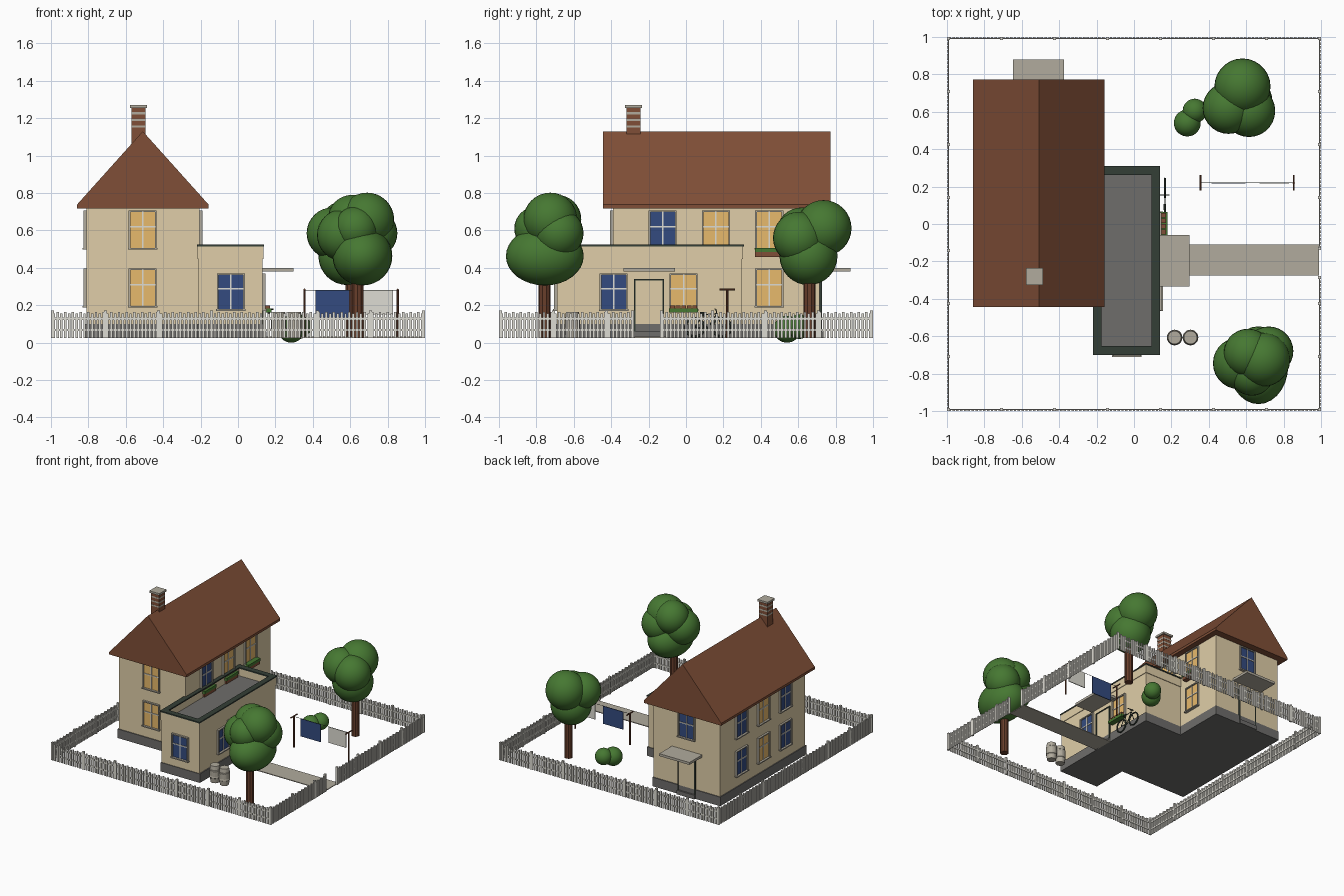
import bpy, bmesh, math
from mathutils import Matrix, Vector

if "Cube" in bpy.data.objects:
    bpy.data.objects.remove(bpy.data.objects["Cube"])

# ---------- materials ----------
def lin(c):
    c /= 255
    return c / 12.92 if c <= 0.04045 else ((c + 0.055) / 1.055) ** 2.4

def mat(name, *rgb):
    m = bpy.data.materials.new(name)
    m.diffuse_color = (*[lin(c) for c in rgb], 1)
    m.use_nodes = True
    m.node_tree.nodes["Principled BSDF"].inputs["Base Color"].default_value = m.diffuse_color
    return m

WALL = mat("cream_wall", 224, 206, 168)
ROOF = mat("red_brown_tile", 128, 79, 55)
GREY = mat("dark_grey", 110, 109, 107)
STONE = mat("stone_grey", 177, 171, 157)
DARK = mat("dark_green_trim", 52, 62, 54)
YELLOW = mat("lit_glass", 232, 186, 108)
BLUE = mat("blue_glass", 52, 75, 128)
LEAF = mat("leaf_green", 70, 120, 50)
WHITE = mat("off_white", 222, 220, 211)
WOOD = mat("dark_wood", 104, 62, 43)
G = 0.026  # ground level

# ---------- helpers ----------
def finish(name, bm, mats, smooth=False):
    me = bpy.data.meshes.new(name)
    bmesh.ops.recalc_face_normals(bm, faces=bm.faces)
    bm.to_mesh(me)
    bm.free()
    for m in mats:
        me.materials.append(m)
    if smooth:
        me.shade_smooth()
    ob = bpy.data.objects.new(name, me)
    bpy.context.collection.objects.link(ob)
    return ob

def boxes(name, parts, mtx=Matrix()):
    """parts: (x0, x1, y0, y1, z0, z1, material)"""
    bm, mats = bmesh.new(), []
    for x0, x1, y0, y1, z0, z1, m in parts:
        if m not in mats:
            mats.append(m)
        t = Matrix.Translation(((x0+x1)/2, (y0+y1)/2, (z0+z1)/2))
        s = Matrix.Diagonal((x1-x0, y1-y0, z1-z0, 1))
        vs = bmesh.ops.create_cube(bm, size=1, matrix=mtx @ t @ s)["verts"]
        for f in {f for v in vs for f in v.link_faces}:
            f.material_index = mats.index(m)
    return finish(name, bm, mats)

def ring(x0, x1, y0, y1, z0, z1, w, m):
    return [(x0, x1, y0, y0+w, z0, z1, m), (x0, x1, y1-w, y1, z0, z1, m),
            (x0, x0+w, y0+w, y1-w, z0, z1, m), (x1-w, x1, y0+w, y1-w, z0, z1, m)]

def rods(name, segs, m):
    """segs: (start, end, radius)"""
    bm = bmesh.new()
    for p, q, r in segs:
        p, q = Vector(p), Vector(q)
        d = q - p
        mtx = Matrix.Translation((p+q)/2) @ d.to_track_quat('Z', 'Y').to_matrix().to_4x4()
        bmesh.ops.create_cone(bm, cap_ends=True, segments=10, radius1=r, radius2=r,
                              depth=d.length, matrix=mtx)
    return finish(name, bm, [m])

def blobs(name, balls):
    """balls: (x, y, z, rx, ry, rz)"""
    bm = bmesh.new()
    for x, y, z, *r in balls:
        r = r * 3 if len(r) == 1 else r
        bmesh.ops.create_uvsphere(bm, u_segments=28, v_segments=16, radius=1,
            matrix=Matrix.Translation((x, y, z)) @ Matrix.Diagonal((*r, 1)))
    return finish(name, bm, [LEAF], True)

def facing(x, y, z, deg):
    """local -y points out of the wall"""
    return Matrix.Translation((x, y, z)) @ Matrix.Rotation(math.radians(deg), 4, 'Z')

def window(name, x, y, z, deg, glass, h=0.21):
    a, b, t = 0.075, h/2, 0.009
    boxes(name, [
        (-a, a, -0.016, 0.01, b-t, b, STONE), (-a-0.004, a+0.004, -0.022, 0.01, -b, -b+t, STONE),
        (-a, -a+t, -0.016, 0.01, -b+t, b-t, STONE), (a-t, a, -0.016, 0.01, -b+t, b-t, STONE),
        (-a+t, a-t, -0.005, 0.004, -b+t, b-t, glass),
        (-0.004, 0.004, -0.010, 0, -b+t, b-t, WHITE),
        (-a+t, a-t, -0.010, 0, 0.014, 0.022, WHITE)], facing(x, y, z, deg))

def door(name, x, y, deg):
    a, t = 0.08, 0.008
    boxes(name, [(-a, -a+t, -0.012, 0.01, 0.06, 0.34, DARK), (a-t, a, -0.012, 0.01, 0.06, 0.34, DARK),
                 (-a+t, a-t, -0.012, 0.01, 0.332, 0.34, DARK),
                 (-a+t, a-t, -0.007, 0.01, 0.10, 0.332, WALL),
                 (-a, a, -0.02, 0.01, G, 0.06, GREY)], facing(x, y, 0, deg))
    boxes(name + "_canopy", [(-0.137, 0.137, -0.165, 0.01, 0.38, 0.40, STONE)], facing(x, y, 0, deg))

# ---------- main house ----------
boxes("main_walls", [(-0.81, -0.205, -0.39, 0.715, 0.10, 0.725, WALL)])
boxes("plinth", [(-0.817, -0.2, -0.397, 0.722, G, 0.10, GREY),
                 (-0.2, 0.14, -0.695, 0.305, G, 0.0995, GREY),
                 (-0.217, -0.2, -0.695, -0.397, G, 0.0995, GREY)])
bm = bmesh.new()
prof = [(-0.861, 0.718), (-0.157, 0.718), (-0.157, 0.738), (-0.509, 1.13), (-0.861, 0.738)]
f = bm.faces.new([bm.verts.new((x, -0.443, z)) for x, z in prof])
ext = bmesh.ops.extrude_face_region(bm, geom=[f])["geom"]
bmesh.ops.translate(bm, vec=(0, 1.215, 0), verts=[v for v in ext if isinstance(v, bmesh.types.BMVert)])
finish("gable_roof", bm, [ROOF])

# chimney with mortar bands and a cap
cx, cy = -0.532, -0.28
boxes("chimney", [(cx-.037, cx+.037, cy-.037, cy+.037, 0.95, 1.256, ROOF),
                  (cx-.046, cx+.046, cy-.046, cy+.046, 1.256, 1.272, STONE)] +
      [(cx-.038, cx+.038, cy-.038, cy+.038, z, z+0.012, STONE) for z in (1.15, 1.185, 1.22)])

# ---------- flat-roofed extension ----------
boxes("extension_walls", [(-0.212, 0.132, -0.69, 0.30, 0.0995, 0.447, WALL)])
boxes("extension_flat_roof", [(-0.18, 0.10, -0.66, 0.27, 0.44, 0.455, GREY)])
boxes("parapet", ring(-0.217, 0.137, -0.696, 0.305, 0.447, 0.515, 0.038, WALL))
boxes("parapet_cap", ring(-0.22, 0.14, -0.70, 0.31, 0.515, 0.525, 0.047, DARK))

# ---------- windows and doors ----------
UP, LOW = 0.602, 0.292
ys = (-0.125, 0.16, 0.445)
window("front_upper_window", -0.51, -0.39, UP, 0, YELLOW)
window("front_lower_window", -0.51, -0.39, LOW, 0, YELLOW)
window("back_upper_window", -0.51, 0.715, UP, 180, BLUE)
for i, y in enumerate(ys):
    window(f"left_upper_window_{i}", -0.81, y, UP, -90, YELLOW if i == 1 else BLUE)
    window(f"left_lower_window_{i}", -0.81, y, LOW, -90, YELLOW if i == 1 else BLUE)
    window(f"right_upper_window_{i}", -0.205, y, UP, 90, BLUE if i == 0 else YELLOW)
    boxes(f"upper_flower_box_{i}", [(-0.205, -0.165, y-.075, y+.075, 0.458, 0.485, ROOF),
                                    (-0.203, -0.16, y-.077, y+.077, 0.485, 0.507, LEAF)])
window("right_lower_window", -0.205, 0.445, LOW, 90, YELLOW)
window("extension_front_window", -0.038, -0.69, 0.27, 0, BLUE, 0.2)
window("extension_right_window_a", 0.132, -0.387, 0.27, 90, BLUE, 0.2)
window("extension_right_window_b", 0.132, -0.013, 0.27, 90, YELLOW, 0.2)
boxes("lower_flower_box", [(0.135, 0.178, -0.09, 0.065, 0.16, 0.182, LEAF)] +
      [(0.14, 0.172, -0.085+i*.03, -0.06+i*.03, 0.182, 0.200, ROOF) for i in range(5)])
door("front_door", 0.132, -0.197, 90)
door("back_door", -0.51, 0.715, 180)

# ---------- garden path ----------
boxes("path", [(0.14, 0.99, -0.275, -0.11, G, G+.006, STONE)])

# ---------- picket fence with a gate gap on the right ----------
for name, deg in (("front", 0), ("right", 90), ("back", 180), ("left", 270)):
    spans = [(-1, -0.285), (-0.13, 1)] if name == "right" else [(-1, 1)]
    parts = []
    for a, b in spans:
        for z in (0.062, 0.122):
            parts.append((a+.01, b-.01, -0.994, -0.988, z, z+.012, WHITE))
    inside = lambda u: any(a <= u <= b for a, b in spans)
    for i in range(97):
        u = -0.985 + i * 1.97 / 96
        if inside(u):
            parts.append((u-.0065, u+.0065, -0.999, -0.993, G, 0.156 + 0.007*(i % 2), WHITE))
    posts = [-0.992 + i * 1.984 / 7 for i in range(7)]
    if name == "right":
        posts = [p for p in posts if abs(p+.2) > .1] + [-0.285, -0.13]
    parts += [(p-.008, p+.008, -1, -0.984, G, 0.172, WHITE) for p in posts]
    boxes(name + "_fence", parts, facing(0, 0, 0, deg))

# ---------- trees and bush ----------
rods("front_tree_trunk", [((0.64, -0.757, G), (0.64, -0.757, 0.45), 0.032)], WOOD)
blobs("front_tree_crown", [(0.665, -0.755, 0.463, 0.16, 0.208, 0.157), (0.69, -0.725, 0.657, 0.145),
                           (0.56, -0.745, 0.575, 0.138), (0.72, -0.68, 0.585, 0.132),
                           (0.63, -0.80, 0.61, 0.118), (0.61, -0.69, 0.66, 0.13)])
rods("back_tree_trunk", [((0.605, 0.66, G), (0.605, 0.66, 0.45), 0.032)], WOOD)
blobs("back_tree_crown", [(0.58, 0.735, 0.612, 0.15), (0.505, 0.62, 0.585, 0.138),
                          (0.615, 0.605, 0.56, 0.14), (0.585, 0.655, 0.463, 0.155)])
blobs("bush", [(0.285, 0.54, 0.072, 0.072), (0.325, 0.605, 0.085, 0.065)])

# ---------- barrels ----------
for n, x in (("left", 0.217), ("right", 0.302)):
    bm = bmesh.new()
    prof = [(0.034, G), (0.039, 0.065), (0.042, 0.068), (0.042, 0.076), (0.040, 0.08), (0.040, 0.118),
            (0.042, 0.122), (0.042, 0.13), (0.039, 0.133), (0.035, 0.165)]
    rows = [[bm.verts.new((x + r*math.cos(k*math.tau/20), -0.607 + r*math.sin(k*math.tau/20), z))
             for k in range(20)] for r, z in prof]
    for a, b in zip(rows, rows[1:]):
        for k in range(20):
            bm.faces.new((a[k], a[k-1], b[k-1], b[k]))
    bm.faces.new(rows[0])
    bm.faces.new(rows[-1])
    finish(n + "_barrel", bm, [STONE])

# ---------- washing line ----------
rods("washing_line_posts", [((x, 0.22, G), (x, 0.22, 0.285), 0.006) for x in (0.355, 0.854)] +
     [((x, 0.178, 0.284), (x, 0.262, 0.284), 0.005) for x in (0.355, 0.854)], WOOD)
rods("washing_line", [((0.355, 0.22, 0.28), (0.854, 0.22, 0.28), 0.0015)], DARK)
boxes("laundry", [(0.415, 0.597, 0.217, 0.223, 0.135, 0.28, BLUE),
                  (0.67, 0.828, 0.217, 0.223, 0.15, 0.28, WHITE)])

# ---------- bicycle ----------
bx, back, front, r = 0.165, 0.048, 0.192, 0.056
z = G + r
for n, y in (("rear", back), ("front", front)):
    bpy.ops.mesh.primitive_torus_add(major_segments=24, minor_segments=6, major_radius=r-.006,
        minor_radius=0.006, location=(bx, y, z), rotation=(0, math.pi/2, 0))
    w = bpy.context.object
    w.name = n + "_bicycle_wheel"
    w.data.materials.append(DARK)
rear, hub, crank = (bx, back, z), (bx, front, z), (bx, 0.112, z-.01)
seat, head = (bx, 0.093, 0.15), (bx, 0.165, 0.155)
rods("bicycle_frame", [(rear, crank, .003), (rear, seat, .003), (seat, crank, .003), (seat, head, .003),
     (crank, head, .003), (head, hub, .003), (head, (bx, 0.16, 0.18), .003),
     ((bx-.025, 0.155, 0.18), (bx+.025, 0.155, 0.18), .004),
     ((bx, 0.075, 0.157), (bx, 0.108, 0.157), .007)], DARK)
